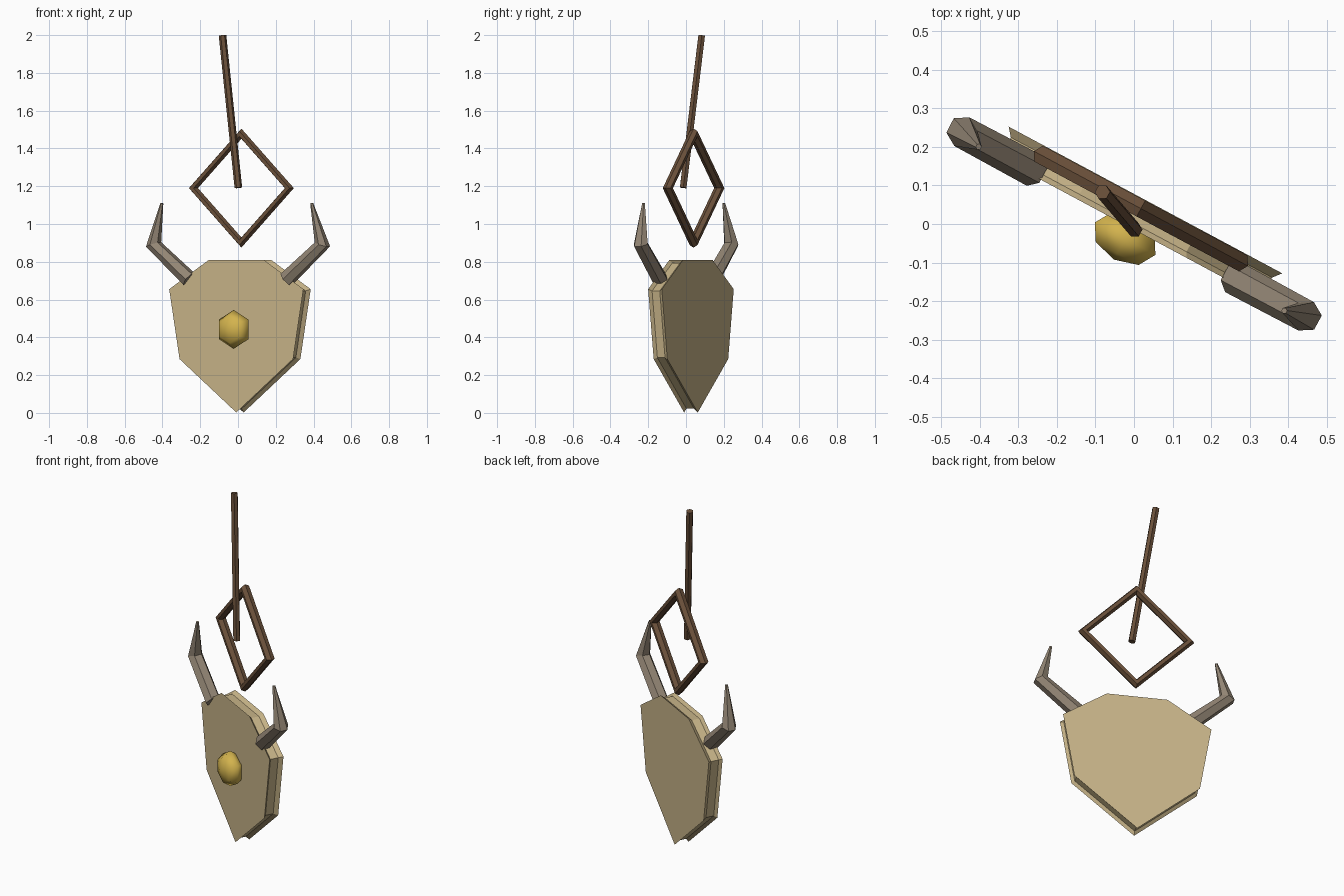
import bpy, bmesh, math
from mathutils import Vector, Matrix

if "Cube" in bpy.data.objects:
    bpy.data.objects.remove(bpy.data.objects["Cube"])

A = math.radians(28.2)
U = Vector((math.cos(A), -math.sin(A), 0))    # along the plate, to the right
N = Vector((-math.sin(A), -math.cos(A), 0))   # out of the plate's front
Z = Vector((0, 0, 1))


def pt(u, d, z, c=(0, 0)):
    return Vector((c[0], c[1], 0)) + U * u + N * d + Z * z


def material(name, rgb):
    m = bpy.data.materials.new(name)
    m.diffuse_color = (*rgb, 1)
    m.use_nodes = True
    m.node_tree.nodes["Principled BSDF"].inputs["Base Color"].default_value = m.diffuse_color
    return m


tan = material("tan_wood", (0.58, 0.46, 0.25))
bone = material("grey_horn", (0.29, 0.235, 0.175))
brown = material("brown_leather", (0.145, 0.08, 0.042))
gold = material("gold_metal", (0.65, 0.45, 0.075))


def make(name, bm, mat):
    bmesh.ops.recalc_face_normals(bm, faces=bm.faces)
    me = bpy.data.meshes.new(name)
    bm.to_mesh(me)
    bm.free()
    me.materials.append(mat)
    ob = bpy.data.objects.new(name, me)
    bpy.context.collection.objects.link(ob)
    return ob


def skin(name, rings, mat, closed=False):
    """Bridge equal-sized rings of points, capping the ends unless closed."""
    bm = bmesh.new()
    vs = [[bm.verts.new(p) for p in r] for r in rings]
    n = len(vs[0])
    for i in range(len(vs) if closed else len(vs) - 1):
        a, b = vs[i], vs[(i + 1) % len(vs)]
        for k in range(n):
            bm.faces.new((a[k], a[(k + 1) % n], b[(k + 1) % n], b[k]))
    if not closed:
        bm.faces.new(vs[0])
        bm.faces.new(vs[-1])
    return make(name, bm, mat)


def tube(name, path, radii, mat, side, sides=6):
    """Mitred tube along a path; side is a vector square to the path."""
    rings = []
    for i, p in enumerate(path):
        t = Vector()
        if i > 0:
            t += (p - path[i - 1]).normalized()
        if i < len(path) - 1:
            t += (path[i + 1] - p).normalized()
        t.normalize()
        e = (side - t * side.dot(t)).normalized()
        f = t.cross(e)
        rings.append([p + radii[i] * (e * math.cos(k * math.tau / sides) + f * math.sin(k * math.tau / sides))
                      for k in range(sides)])
    return skin(name, rings, mat)


# Shield plate: front and back rims around a slightly inset waist
half = [(0.165, 0.81), (0.403, 0.655), (0.341, 0.285)]
outline = half + [(0, 0.002)] + [(-u, z) for u, z in reversed(half)]
rings = []
for d, s in ((0, 1), (-0.014, 0.955), (-0.06, 0.955), (-0.082, 1)):
    rings.append([pt(u * s, d, 0.45 + (z - 0.45) * s, (-0.009, -0.01)) for u, z in outline])
skin("shield_plate", rings, tan)

# Domed boss on the plate
bm = bmesh.new()
frame = Matrix((U, Z, N)).transposed().to_4x4()
place = Matrix.Translation((-0.023, -0.038, 0.442)) @ frame @ Matrix.Diagonal((1, 1, 0.6, 1))
bmesh.ops.create_uvsphere(bm, u_segments=6, v_segments=4, radius=0.103, matrix=place)
for f in bm.faces:
    f.smooth = True
make("boss", bm, gold)

# Horns, one on each side
for s, name in ((-1, "left_horn"), (1, "right_horn")):
    path = [pt(s * 0.292, 0, 0.707), pt(s * 0.507, 0, 0.892), pt(s * 0.45, 0.014, 1.11)]
    tube(name, path, (0.044, 0.042, 0.008), bone, N)

# Diamond ring above the plate
rings = []
for i in range(4):
    a = i * math.pi / 2
    out = U * math.cos(a) + Z * math.sin(a)
    c = Vector((0.018, 0.04, 1.19)) + out * 0.288
    rings.append([c + 0.027 * (out * math.cos(k * math.pi / 3) + N * math.sin(k * math.pi / 3))
                  for k in range(6)])
skin("hanging_ring", rings, brown, closed=True)

# Leaning strap
tube("strap", [Vector((0.002, -0.015, 1.192)), Vector((-0.082, 0.083, 1.998))],
     (0.02, 0.02), brown, N)
